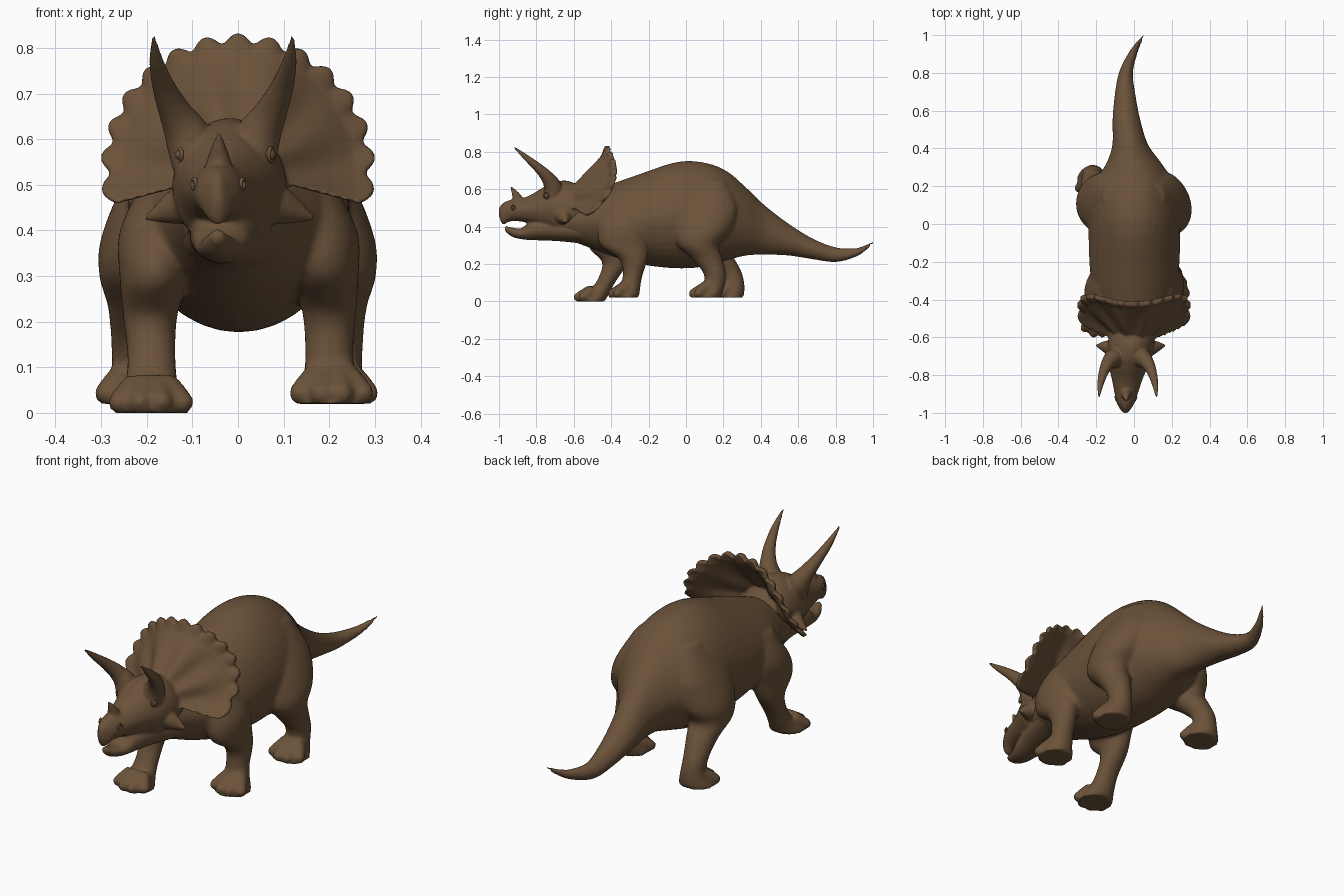
import bpy
import bmesh
from math import sin, cos, pi, radians
from mathutils import Vector, Matrix

if "Cube" in bpy.data.objects:
    bpy.data.objects.remove(bpy.data.objects["Cube"])

X, Y, Z = Vector((1, 0, 0)), Vector((0, 1, 0)), Vector((0, 0, 1))

hide = bpy.data.materials.new("brown hide")
hide.use_nodes = True
hide_colour = (0.147, 0.085, 0.042, 1)
hide.diffuse_color = hide_colour
for node in hide.node_tree.nodes:
    if node.type == 'BSDF_PRINCIPLED':
        node.inputs["Base Color"].default_value = hide_colour
        node.inputs["Roughness"].default_value = 0.8


# ---------- helpers ----------
def spline(rows, steps=6):
    """Smoothly interpolate rows of numbers."""
    padded = [rows[0]] + rows + [rows[-1]]
    result = []
    for a, b, c, d in zip(padded, padded[1:], padded[2:], padded[3:]):
        for k in range(steps):
            t = k / steps
            result.append([0.5 * (2 * q + (r - p) * t
                                  + (2 * p - 5 * q + 4 * r - s) * t * t
                                  + (3 * q - p - 3 * r + s) * t ** 3)
                           for p, q, r, s in zip(a, b, c, d)])
    result.append(list(rows[-1]))
    return result


def oval(centre, u, v, sides=36, ridge=0):
    """Ring of points; ridge narrows the half towards v."""
    angles = [2 * pi * i / sides for i in range(sides)]
    return [centre + u * cos(a) * (1 - ridge * max(0, sin(a))) + v * sin(a)
            for a in angles]


def loft(bm, rings):
    """Skin a closed tube through the rings."""
    loops = [[bm.verts.new(p) for p in ring] for ring in rings]
    for a, b in zip(loops, loops[1:]):
        for i in range(len(a)):
            bm.faces.new((a[i], a[i - 1], b[i - 1], b[i]))
    bm.faces.new(loops[0])
    bm.faces.new(loops[-1])


def trunk(bm, rows, ridge=0):
    """Upright oval sections along y: y, middle x, top, bottom, half width."""
    loft(bm, [oval(Vector((x, y, (top + low) / 2)), X * max(wide, 0.003),
                   Z * max((top - low) / 2, 0.003), ridge=ridge)
              for y, x, top, low, wide in spline(rows)])


def horn(bm, rows):
    """Round tapering tube along a path: x, y, z, radius."""
    path = spline(rows)
    points = [Vector(row[:3]) for row in path]
    rings = []
    for i, row in enumerate(path):
        ahead = points[min(i + 1, len(points) - 1)]
        behind = points[max(i - 1, 0)]
        along = (ahead - behind).normalized()
        u = along.cross(Y).normalized()
        radius = max(row[3], 0.003)
        rings.append(oval(points[i], u * radius, along.cross(u) * radius, 16))
    loft(bm, rings)


def ball(bm, centre, radius):
    bmesh.ops.create_uvsphere(bm, u_segments=16, v_segments=10, radius=radius,
                              matrix=Matrix.Translation(centre))


def leg(bm, side, rows, stride=0, splay=0, drop=0, hip=0.45):
    """Level oval sections down the leg: z, x, y, half width, half depth."""
    rings = []
    for z, x, y, wide, deep in spline(rows):
        swing = max(0, 1 - z / hip)
        foot = Vector((side * (x + splay * swing),
                       y + stride * swing, z - drop * swing))
        rings.append(oval(foot, X * wide, Y * deep))
    loft(bm, rings)
    # toes fanned from the ankle to the front of the foot
    for i in (-1.5, -0.5, 0.5, 1.5):
        root = foot + Vector((i * 0.02, 0.01, 0.058))
        tip = foot + Vector((i * 0.047, -0.068 + 0.014 * i * i, 0.023))
        horn(bm, [(*root, .034), (*root.lerp(tip, .6), .029), (*tip, .024)])
        ball(bm, tip, 0.024)


def finish(bm, name, voxel=None, smoothing=2):
    bmesh.ops.recalc_face_normals(bm, faces=bm.faces)
    for face in bm.faces:
        face.smooth = True
    mesh = bpy.data.meshes.new(name)
    bm.to_mesh(mesh)
    bm.free()
    mesh.materials.append(hide)
    obj = bpy.data.objects.new(name, mesh)
    bpy.context.collection.objects.link(obj)
    if voxel:
        blend = obj.modifiers.new("Blend", 'REMESH')
        blend.mode = 'VOXEL'
        blend.voxel_size = voxel
        blend.use_smooth_shade = True
        soften = obj.modifiers.new("Soften", 'SMOOTH')
        soften.factor = 0.5
        soften.iterations = smoothing


# ---------- body, tail and legs ----------
body = bmesh.new()
trunk(body, [
    (-.66, -.02, .52, .34, .1), (-.55, -.01, .57, .3, .14),
    (-.42, 0, .62, .25, .205), (-.25, .002, .68, .2, .235),
    (-.05, .002, .745, .177, .243), (.1, 0, .742, .187, .24),
    (.22, 0, .695, .22, .21), (.32, 0, .61, .245, .147),
    (.42, -.02, .515, .25, .095), (.55, -.04, .415, .245, .074),
    (.68, -.047, .335, .225, .056), (.8, -.043, .29, .21, .038),
    (.9, -.008, .285, .235, .026), (.96, .025, .303, .27, .016),
    (1, .05, .325, .31, .005)], ridge=.15)

front_leg = [
    (.52, .15, -.34, .05, .09), (.4, .178, -.34, .083, .13),
    (.3, .19, -.33, .074, .127), (.22, .2, -.28, .059, .072),
    (.13, .2, -.287, .053, .052), (.07, .203, -.305, .062, .06),
    (.02, .205, -.332, .085, .08)]
hind_leg = [
    (.65, .11, .125, .05, .09), (.5, .16, .115, .093, .158),
    (.38, .19, .09, .11, .15), (.3, .21, .067, .092, .11),
    (.23, .212, .112, .07, .083), (.15, .218, .153, .056, .06),
    (.08, .214, .148, .06, .058), (.02, .215, .102, .085, .082)]
leg(body, 1, front_leg)
leg(body, -1, front_leg, stride=-.19, splay=-.015, drop=.021)
leg(body, 1, hind_leg)
leg(body, -1, hind_leg, stride=.13, splay=.006)
finish(body, "body_and_legs", voxel=.01, smoothing=4)

# ---------- skull, jaw and horns ----------
head = bmesh.new()
trunk(head, [
    (-1, -.045, .5, .455, .01), (-.98, -.045, .525, .413, .028),
    (-.94, -.044, .542, .428, .05), (-.88, -.04, .55, .427, .066),
    (-.82, -.036, .575, .412, .082), (-.76, -.03, .612, .39, .102),
    (-.7, -.024, .64, .36, .12), (-.62, -.015, .642, .36, .122),
    (-.54, -.01, .59, .37, .11), (-.5, 0, .55, .4, .09)], ridge=.08)
trunk(head, [
    (-.968, -.045, .405, .375, .012), (-.93, -.044, .395, .346, .034),
    (-.88, -.04, .392, .333, .05), (-.83, -.036, .43, .328, .064),
    (-.76, -.03, .45, .326, .076), (-.68, -.02, .45, .322, .088),
    (-.58, -.012, .45, .312, .11), (-.5, -.005, .45, .3, .12)])
horn(head, [(-.042, -.89, .52, .036), (-.042, -.91, .57, .021),
            (-.042, -.938, .615, .003)])

for side in (1, -1):
    # brow horn, rooted over the eye
    horn(head, [(side * x - .033, y, z, r) for x, y, z, r in (
        (.063, -.72, .53, .045), (.075, -.71, .6, .051),
        (.103, -.735, .655, .037), (.128, -.785, .71, .026),
        (.146, -.855, .77, .016), (.152, -.92, .825, .004))])
    # cheek spike
    horn(head, [(side * x - .018, y, z, r) for x, y, z, r in (
        (.07, -.665, .47, .055), (.13, -.65, .446, .034),
        (.185, -.643, .426, .004))])

# ---------- scalloped neck frill ----------
scallops, per_scallop, bands = 15, 8, 10
columns = scallops * per_scallop
ribs = []
for i in range(columns + 1):
    angle = radians(-15 + 210 * i / columns)
    up = sin(angle)
    bump = abs(sin(pi * i / per_scallop))
    rim_y = -.465 + .25 * up - .22 * up * up
    front, back = [], []
    for j in range(bands + 1):
        f = j / bands
        reach = .06 + .216 * f + (.026 * bump if j == bands else 0)
        y = -.63 + (rim_y + .63) * f + .012 * sin(pi * f) * cos(8 * angle)
        point = Vector((reach * cos(angle), y, .53 + reach * up))
        front.append(point)
        back.append(point + Y * (.042 - .014 * f))
    ribs.append(front + back[::-1])
loft(head, ribs)
finish(head, "head_and_frill", voxel=.0065)

# ---------- eyes, eyelids and nostrils ----------
eyes = bmesh.new()
for side in (1, -1):
    ball(eyes, Vector((side * .097 - .028, -.745, .566)), .013)
finish(eyes, "eyes")

for name, x, middle, y, z, size in (
        ("eyelid", .1, -.028, -.746, .566, .014),
        ("nostril", .053, -.043, -.925, .502, .011)):
    for side, label in ((1, "left"), (-1, "right")):
        bpy.ops.mesh.primitive_torus_add(
            location=(side * x + middle, y, z),
            rotation=(0, pi / 2, -side * .35),
            major_segments=20, minor_segments=8,
            major_radius=size, minor_radius=.0045)
        rim = bpy.context.object
        rim.name = label + "_" + name
        rim.data.materials.append(hide)
        bpy.ops.object.shade_smooth()
